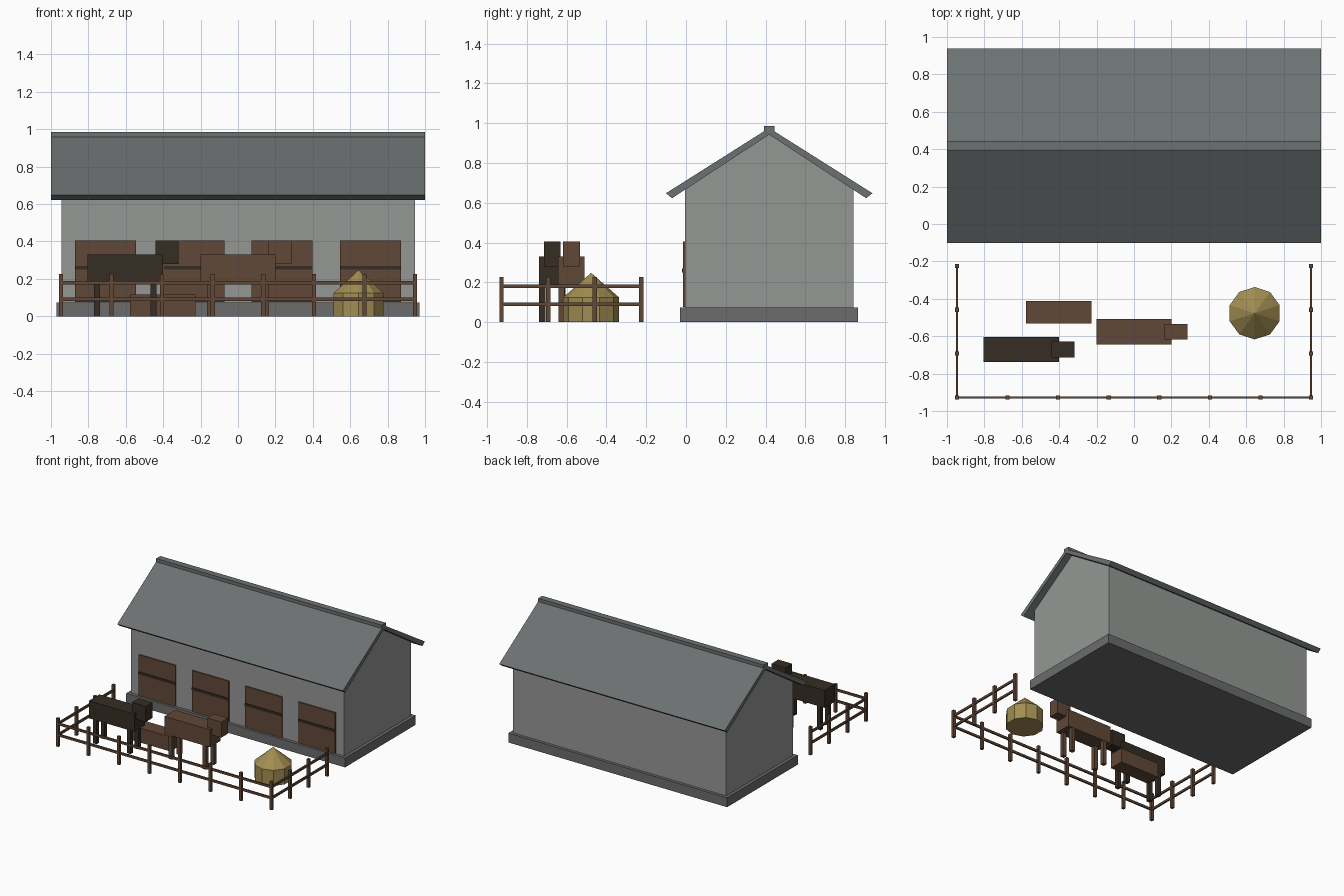
import bpy
import bmesh

cube = bpy.data.objects.get("Cube")
if cube:
    bpy.data.objects.remove(cube, do_unlink=True)


def material(name, rgb):
    mat = bpy.data.materials.new(name)
    mat.use_nodes = True
    colour = (*rgb, 1)
    mat.diffuse_color = colour
    mat.node_tree.nodes["Principled BSDF"].inputs["Base Color"].default_value = colour
    return mat


WALL = material("light grey wall", (0.30, 0.31, 0.30))
ROOF = material("slate grey roof", (0.15, 0.165, 0.165))
STONE = material("grey stone", (0.145, 0.15, 0.148))
WOOD = material("brown", (0.12, 0.065, 0.038))
DARK = material("dark brown", (0.036, 0.026, 0.017))
STRAW = material("straw yellow", (0.36, 0.27, 0.085))


def finish(name, bm, mat):
    bmesh.ops.recalc_face_normals(bm, faces=bm.faces)
    mesh = bpy.data.meshes.new(name)
    bm.to_mesh(mesh)
    bm.free()
    mesh.materials.append(mat)
    obj = bpy.data.objects.new(name, mesh)
    bpy.context.collection.objects.link(obj)
    return obj


def box(name, x, y, z, mat):
    """Box given by its (low, high) range on each axis."""
    bm = bmesh.new()
    bmesh.ops.create_cube(bm, size=1)
    for v in bm.verts:
        v.co = [r[0] if c < 0 else r[1] for r, c in zip((x, y, z), v.co)]
    return finish(name, bm, mat)


def around(centre, size):
    return (centre - size / 2, centre + size / 2)


def extrude_x(name, profile, half, mat):
    """Extrude a (y, z) profile along x, from -half to half."""
    bm = bmesh.new()
    face = bm.faces.new([bm.verts.new((-half, y, z)) for y, z in profile])
    new = bmesh.ops.extrude_face_region(bm, geom=[face])["geom"]
    verts = [g for g in new if isinstance(g, bmesh.types.BMVert)]
    bmesh.ops.translate(bm, verts=verts, vec=(2 * half, 0, 0))
    return finish(name, bm, mat)


# Barn: plinth, gabled walls, roof slopes and ridge cap
MID = 0.418
box("plinth", (-0.97, 0.97), (-0.03, 0.865), (0, 0.075), STONE)
extrude_x("walls", [(-0.005, 0.075), (0.841, 0.075), (0.841, 0.675),
                    (MID, 0.945), (-0.005, 0.675)], 0.945, WALL)
for side, sign in (("front", -1), ("back", 1)):
    slope = [(0, 0.943), (0.488, 0.623), (0.519, 0.648), (0, 0.976)]
    extrude_x(side + "_roof", [(MID + sign * d, z) for d, z in slope], 1, ROOF)
box("ridge_cap", (-1, 1), around(MID, 0.052), (0.95, 0.986), ROOF)

# Stable doors with a dark cross strip
for i in range(4):
    cx = -0.708 + 0.472 * i
    box(f"door_{i + 1}", around(cx, 0.325), (-0.015, 0), (0.077, 0.405), WOOD)
    box(f"door_strip_{i + 1}", around(cx, 0.325), (-0.021, -0.01), (0.25, 0.27), DARK)

# Paddock fence: posts along the front and both sides, with two rails
FX, FRONT, BACK = 0.947, -0.927, -0.224
spots = [(-FX + 2 * FX * i / 7, FRONT) for i in range(8)]
spots += [(s * FX, FRONT + (BACK - FRONT) * i / 3) for s in (-1, 1) for i in (1, 2, 3)]
for i, (px, py) in enumerate(spots):
    box(f"fence_post_{i + 1}", around(px, 0.022), around(py, 0.022), (0, 0.226), WOOD)
for level, z in (("lower", 0.091), ("upper", 0.18)):
    zr = around(z, 0.018)
    box(level + "_front_rail", (-FX, FX), around(FRONT, 0.012), zr, WOOD)
    for side, s in (("right", -1), ("left", 1)):
        box(f"{level}_{side}_rail", around(s * FX, 0.012), (FRONT, BACK), zr, WOOD)


# Standing animals, facing +x, and one block lying on the ground
def animal(name, cx, cy, mat):
    box(name + "_body", around(cx, 0.402), around(cy, 0.134), (0.19, 0.33), mat)
    box(name + "_head", (cx + 0.162, cx + 0.285), around(cy, 0.085), (0.28, 0.405), mat)
    for dx in (-0.15, 0.15):
        for dy in (-0.05, 0.05):
            box(name + "_leg", around(cx + dx, 0.032), around(cy + dy, 0.032),
                (0, 0.2), mat)


animal("dark_cow", -0.603, -0.672, DARK)
animal("brown_cow", 0, -0.576, WOOD)
box("trough", (-0.578, -0.226), (-0.533, -0.413), (0, 0.116), WOOD)


# Haystack: ten-sided drum with a pointed top
def drum(name, r1, r2, z0, z1):
    bm = bmesh.new()
    bmesh.ops.create_cone(bm, cap_ends=True, segments=10,
                          radius1=r1, radius2=r2, depth=z1 - z0)
    # Turn a corner towards the back
    bmesh.ops.rotate(bm, verts=bm.verts, matrix=QUARTER)
    bmesh.ops.translate(bm, verts=bm.verts, vec=(0.645, -0.477, (z0 + z1) / 2))
    finish(name, bm, STRAW)


from mathutils import Matrix
far = bmesh.new()
ring = bmesh.ops.create_circle(far, segments=10, radius=1)["verts"]
# Only turn when the primitive does not already start on the y axis
on_y = any(abs(v.co.x) < 0.01 for v in ring)
far.free()
QUARTER = Matrix.Rotation(0 if on_y else 1.5708, 3, "Z")
drum("haystack_base", 0.14, 0.14, 0, 0.125)
drum("haystack_top", 0.14, 0, 0.125, 0.248)
